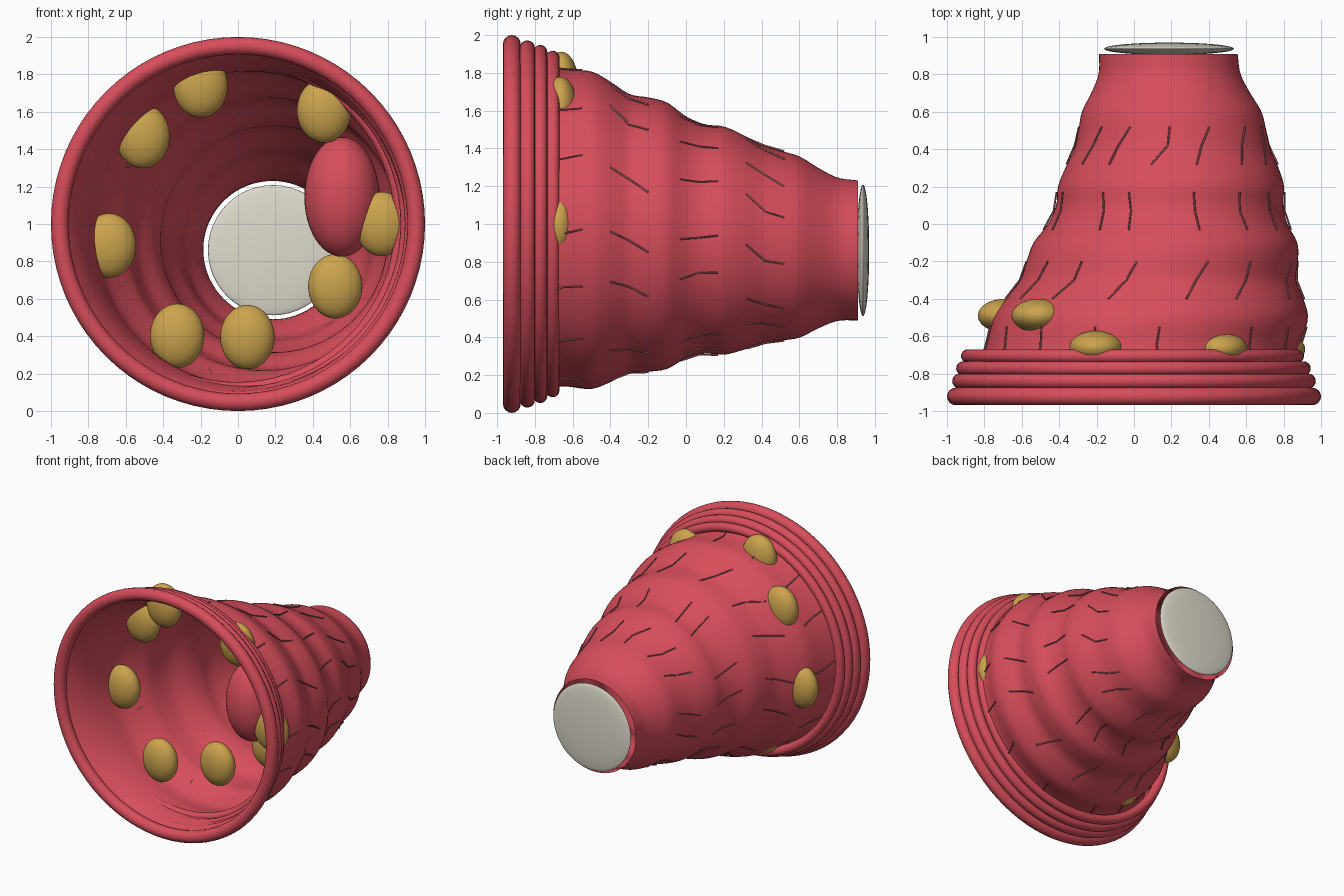
import bpy, bmesh, math, random
from mathutils import Vector

if "Cube" in bpy.data.objects:
    bpy.data.objects.remove(bpy.data.objects["Cube"])

random.seed(4)

def material(name, rgb):
    m = bpy.data.materials.new(name)
    m.diffuse_color = (*rgb, 1)
    m.use_nodes = True
    m.node_tree.nodes["Principled BSDF"].inputs["Base Color"].default_value = m.diffuse_color
    return m

RED = material("tissue_red", (0.68, 0.075, 0.105))
GOLD = material("gold", (0.60, 0.37, 0.075))
IVORY = material("ivory", (0.74, 0.71, 0.61))
DARK = material("vessel", (0.32, 0.10, 0.11))

# Wavy tube profile: y, radius
PROFILE = [(-.92, .93), (-.8, .87), (-.65, .84), (-.5, .84), (-.4, .795), (-.3, .738),
           (-.2, .726), (-.1, .705), (0, .64), (.1, .607), (.2, .604), (.3, .57),
           (.4, .525), (.5, .502), (.6, .48), (.7, .425), (.8, .38), (.91, .37)]
# Drift of the tube axis: y, x, z
AXIS = [(-.92, 0, 1), (-.65, .05, .98), (-.5, .09, .967), (-.3, .13, .95), (-.1, .168, .938),
        (.2, .198, .912), (.5, .205, .885), (.91, .184, .86)]

def sample(table, y, col):
    """Smooth interpolation of a table column at y."""
    y = min(max(y, table[0][0]), table[-1][0])
    i = next(k for k in range(len(table) - 1) if y <= table[k + 1][0])
    def slope(k):
        a, b = table[max(k - 1, 0)], table[min(k + 1, len(table) - 1)]
        return (b[col] - a[col]) / (b[0] - a[0])
    (p, q), h = (table[i], table[i + 1]), table[i + 1][0] - table[i][0]
    t = (y - p[0]) / h
    return ((2*t**3 - 3*t**2 + 1) * p[col] + (t**3 - 2*t**2 + t) * h * slope(i)
            + (3*t**2 - 2*t**3) * q[col] + (t**3 - t**2) * h * slope(i + 1))

def wall_point(y, ang, lift=0.0):
    r = sample(PROFILE, y, 1) + lift
    return Vector((sample(AXIS, y, 1) + r * math.cos(ang), y,
                   sample(AXIS, y, 2) + r * math.sin(ang)))

def finish(ob, name, mat):
    ob.name = name
    ob.data.materials.append(mat)
    for p in ob.data.polygons:
        p.use_smooth = True
    return ob

# Tube wall, a single open skin
SEG, STEPS = 72, 60
bm = bmesh.new()
rows = []
for j in range(STEPS + 1):
    y = -.92 + 1.83 * j / STEPS
    rows.append([bm.verts.new(wall_point(y, math.tau * i / SEG)) for i in range(SEG)])
for a, b in zip(rows, rows[1:]):
    for i in range(SEG):
        k = (i + 1) % SEG
        bm.faces.new((a[i], b[i], b[k], a[k]))
bmesh.ops.recalc_face_normals(bm, faces=bm.faces)
me = bpy.data.meshes.new("tube_wall")
bm.to_mesh(me)
bm.free()
tube = bpy.data.objects.new("tube_wall", me)
bpy.context.collection.objects.link(tube)
finish(tube, "tube_wall", RED)

# Stacked rolled rims at the mouth: x centre, y, outer radius, minor radius
for n, (x, y, outer, minor) in enumerate([(0, -.922, 1.0, .047), (0, -.84, .972, .040),
                                          (-.003, -.772, .948, .038), (-.008, -.706, .917, .036)]):
    bpy.ops.mesh.primitive_torus_add(location=(x, y, 1), rotation=(math.pi / 2, 0, 0),
                                     major_radius=outer - minor, minor_radius=minor,
                                     major_segments=80, minor_segments=16)
    finish(bpy.context.object, f"rim_roll_{n + 1}", RED)

def ellipsoid(name, loc, radii, mat):
    bpy.ops.mesh.primitive_uv_sphere_add(segments=40, ring_count=24, location=loc)
    ob = bpy.context.object
    ob.scale = radii
    return finish(ob, name, mat)

# Gold nodules set into the wall
for n, loc in enumerate([(-.2, -.66, 1.74), (.46, -.665, 1.607), (.77, -.67, 1.0),
                         (-.69, -.49, .885), (-.51, -.49, 1.47), (-.325, -.53, .402),
                         (.05, -.33, .395), (.52, -.34, .667)]):
    ellipsoid(f"gold_nodule_{n + 1}", loc, (.145, .09, .172), GOLD)

# Large swelling inside and the pale disc closing the far end
ellipsoid("inner_swelling", (.555, -.6, 1.145), (.2, .2, .32), RED)
ellipsoid("end_disc", (.187, .937, .86), (.348, .033, .348), IVORY)

# Fine bent vessels in four bands along the wall: start y, twist
curve = bpy.data.curves.new("surface_vessels", 'CURVE')
curve.dimensions = '3D'
curve.bevel_depth = .005
curve.bevel_resolution = 1
curve.use_fill_caps = True
for y0, twist in [(-.75, .06), (-.4, -.13), (-.03, .06), (.32, -.17)]:
    for i in range(14):
        ang = math.tau * (i + random.uniform(-.25, .25)) / 14
        bend = random.uniform(.3, .9)
        pts = [wall_point(y0, ang, .004),
               wall_point(y0 + .1, ang + twist * bend, .004),
               wall_point(y0 + .2, ang + twist, .004)]
        s = curve.splines.new('POLY')
        s.points.add(2)
        for p, co in zip(s.points, pts):
            p.co = (*co, 1)
vessels = bpy.data.objects.new("surface_vessels", curve)
bpy.context.collection.objects.link(vessels)
curve.materials.append(DARK)
